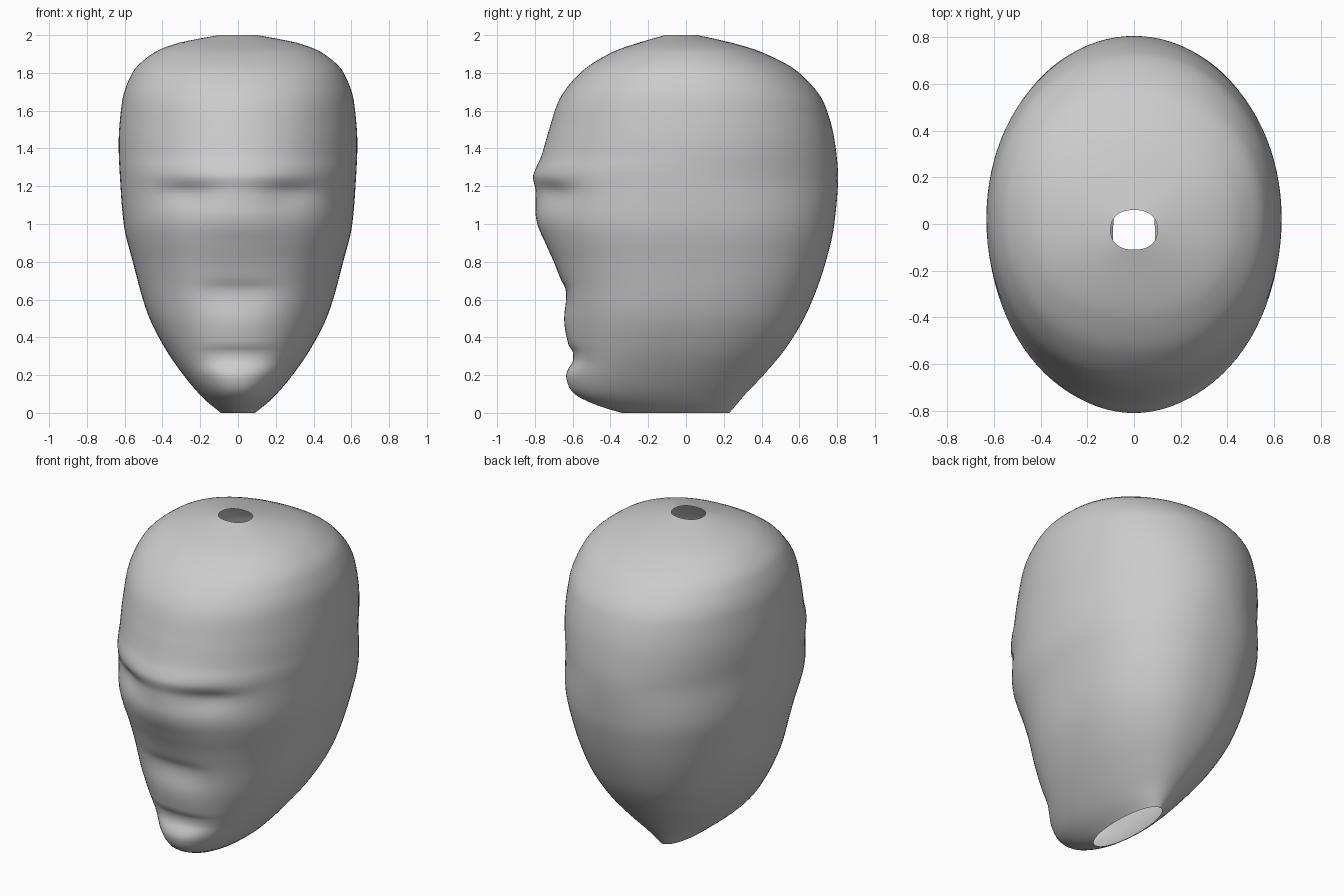
import bpy, bmesh, math

if "Cube" in bpy.data.objects:
    bpy.data.objects.remove(bpy.data.objects["Cube"])

# Outline profiles: (z, value)
WIDTH = [(0, .09), (.07, .175), (.17, .265), (.345, .388), (.53, .48), (.8, .557), (1, .605),
         (1.2, .622), (1.42, .632), (1.64, .615), (1.8, .56), (1.91, .44), (1.96, .31), (2, .1)]
BACK = [(0, .23), (.1, .315), (.2, .41), (.345, .53), (.53, .64), (.8, .74), (1, .785),
        (1.25, .805), (1.42, .79), (1.63, .735), (1.8, .60), (1.91, .40), (1.96, .24), (2, .06)]
# Face profile on the centre line, and the calmer one of the cheeks
FACE = [(0, -.34), (.04, -.47), (.1, -.59), (.15, -.625), (.2, -.635), (.235, -.622), (.28, -.597),
        (.32, -.598), (.36, -.622), (.5, -.645), (.62, -.634), (.66, -.639), (.7, -.66), (.8, -.7),
        (.9, -.745), (1, -.787), (1.06, -.797), (1.17, -.797), (1.25, -.81), (1.29, -.797),
        (1.35, -.77), (1.5, -.725), (1.65, -.675), (1.8, -.56), (1.91, -.39), (1.96, -.25), (2, -.11)]
CHEEK = [(0, -.34), (.04, -.46), (.1, -.57), (.2, -.612), (.35, -.62), (.5, -.64), (.65, -.66),
         (.8, -.70), (.9, -.737), (1, -.768), (1.1, -.785), (1.25, -.805), (1.29, -.797),
         (1.35, -.77), (1.5, -.725), (1.65, -.675), (1.8, -.56), (1.91, -.39), (1.96, -.25), (2, -.11)]
# Squareness of the cross-section (2 = ellipse)
SQUARE = [(0, 2.05), (.2, 2.2), (.4, 2.3), (.7, 2.28), (1, 2.2), (1.25, 2.02), (1.5, 2.05),
          (1.8, 2.15), (2, 2.3)]


def slope(p, i):
    # monotone tangent, so the curve never overshoots
    if i == 0 or i == len(p) - 1:
        j = max(i, 1)
        return (p[j][1] - p[j-1][1]) / (p[j][0] - p[j-1][0])
    a = (p[i][1] - p[i-1][1]) / (p[i][0] - p[i-1][0])
    b = (p[i+1][1] - p[i][1]) / (p[i+1][0] - p[i][0])
    return 0 if a * b <= 0 else 2 * a * b / (a + b)


def sample(p, z):
    i = next((k for k in range(len(p) - 1) if z <= p[k+1][0]), len(p) - 2)
    h = p[i+1][0] - p[i][0]
    t = (z - p[i][0]) / h
    return ((2*t**3 - 3*t*t + 1) * p[i][1] + (t**3 - 2*t*t + t) * h * slope(p, i)
            + (3*t*t - 2*t**3) * p[i+1][1] + (t**3 - t*t) * h * slope(p, i+1))


def bump(u, v, su, sv):
    return math.exp(-(u / su)**2 - (v / sv)**2)


def head_point(z, a):
    w, back, face, cheek, n = (sample(p, z) for p in (WIDTH, BACK, FACE, CHEEK, SQUARE))
    mid = (cheek + back) / 2
    s, c = math.sin(a), math.cos(a)
    r = (abs(s)**n + abs(c)**n)**(-1 / n)
    x = w * s * r
    y = mid + (back - mid) * c * r
    if c < 0:
        # nose, lips and chin relief fades out away from the centre
        y += (face - cheek) * math.exp(-(abs(x) / .2)**3)
        # eye sockets, soft below and tighter under the brow
        y += .04 * bump(abs(x) - .28, z - 1.17, .15, .05 if z > 1.17 else .09)
    return x, y, z


# Head shell: stacked rings, open at the crown and the neck
SEG = 96
levels = [i * .02 for i in range(95)] + [1.89, 1.9, 1.91, 1.925, 1.94, 1.96, 1.98, 2.0]
bm = bmesh.new()
rings = [[bm.verts.new(head_point(z, 2 * math.pi * k / SEG)) for k in range(SEG)]
         for z in sorted(set(levels))]
for lo, hi in zip(rings, rings[1:]):
    for k in range(SEG):
        n = (k + 1) % SEG
        # rings run clockwise, so this order faces outward
        bm.faces.new((lo[n], lo[k], hi[k], hi[n]))
for f in bm.faces:
    f.smooth = True
mesh = bpy.data.meshes.new("head")
bm.to_mesh(mesh)
bm.free()
head = bpy.data.objects.new("head", mesh)
bpy.context.collection.objects.link(head)
